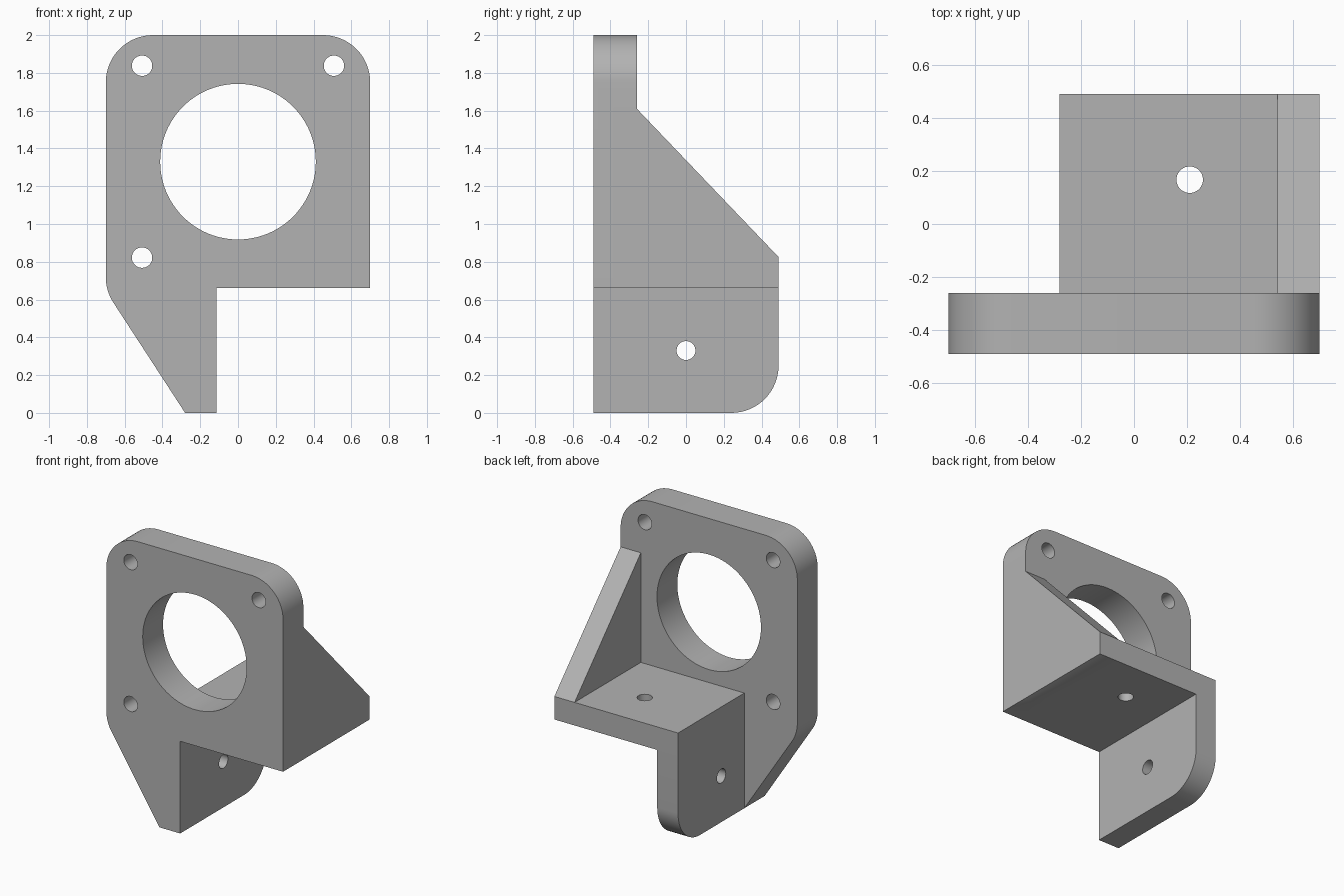
import bpy, bmesh
from math import sin, cos, radians

if "Cube" in bpy.data.objects:
    bpy.data.objects.remove(bpy.data.objects["Cube"], do_unlink=True)

grey = bpy.data.materials.new("plain grey")
grey.use_nodes = True
colour = (0.45, 0.45, 0.45, 1)
grey.diffuse_color = colour
grey.node_tree.nodes["Principled BSDF"].inputs["Base Color"].default_value = colour


def place(axis, u, v, w):
    """Turn profile coordinates (u, v) and depth w into a point."""
    return {"x": (w, u, v), "y": (u, w, v), "z": (u, v, w)}[axis]


def arc(u, v, r, start, end, steps=16):
    angles = [radians(start + (end - start) * i / steps) for i in range(steps + 1)]
    return [(u + r * cos(a), v + r * sin(a)) for a in angles]


def prism(name, axis, profile, low, high):
    bm = bmesh.new()
    base = bm.faces.new([bm.verts.new(place(axis, u, v, low)) for u, v in profile])
    new = bmesh.ops.extrude_face_region(bm, geom=[base])["geom"]
    bmesh.ops.translate(bm, vec=place(axis, 0, 0, high - low),
                        verts=[g for g in new if isinstance(g, bmesh.types.BMVert)])
    bmesh.ops.recalc_face_normals(bm, faces=bm.faces)
    mesh = bpy.data.meshes.new(name)
    bm.to_mesh(mesh)
    bm.free()
    mesh.materials.append(grey)
    obj = bpy.data.objects.new(name, mesh)
    bpy.context.collection.objects.link(obj)
    return obj


def combine(target, tool, operation):
    mod = target.modifiers.new(operation, "BOOLEAN")
    mod.operation, mod.solver, mod.object = operation, "EXACT", tool
    bpy.context.view_layer.objects.active = target
    bpy.ops.object.modifier_apply(modifier=mod.name)
    bpy.data.objects.remove(tool, do_unlink=True)


def drill(target, axis, u, v, r, low, high, steps=40):
    cutter = prism("hole_cutter", axis, arc(u, v, r, 0, 360, steps)[:-1], low, high)
    cutter.hide_render = True
    combine(target, cutter, "DIFFERENCE")


side, front, plate_back, back = 0.70, -0.49, -0.26, 0.49
under, shelf_top = 0.66, 0.825
tab_out, tab_in = -0.28, -0.115
inside = -0.38  # parts reach into the plate to join it

# Front plate with rounded corners and a tapered foot
bracket = prism("motor_bracket", "y",
                [(tab_out, 0), (tab_in, 0), (tab_in, under), (side, under)]
                + arc(0.45, 1.75, 0.25, 0, 90)
                + arc(-0.45, 1.75, 0.25, 90, 180)
                + arc(-0.45, 0.72, 0.25, 180, 213, 8), front, plate_back)

# Shelf, hanging tab and triangular side wall
shelf = prism("shelf", "z", [(tab_out, inside), (side, inside),
                             (side, back), (tab_out, back)], under, shelf_top)
tab = prism("hanging_tab", "x", [(inside, 0)] + arc(0.24, 0.25, 0.25, -90, 0)
            + [(back, shelf_top), (inside, shelf_top)], tab_out, tab_in)
wall = prism("side_wall", "x", [(inside, under), (back, under), (back, shelf_top),
                                (plate_back, 1.61), (inside, 1.61)], 0.54, side)
for part in (shelf, tab, wall):
    combine(bracket, part, "UNION")

# Large opening and screw holes in the plate
drill(bracket, "y", 0, 1.33, 0.412, -0.6, -0.2, 96)
for u, v in ((-0.508, 1.838), (0.508, 1.838), (-0.508, 0.822)):
    drill(bracket, "y", u, v, 0.054, -0.6, -0.2)

# Mounting holes in the shelf and the tab
drill(bracket, "z", 0.21, 0.167, 0.05, 0.6, 0.9)
drill(bracket, "x", 0, 0.33, 0.05, -0.35, 0)

bpy.ops.object.select_all(action="DESELECT")
bracket.select_set(True)
bpy.context.view_layer.objects.active = bracket
bpy.ops.object.shade_smooth_by_angle(angle=radians(30))
